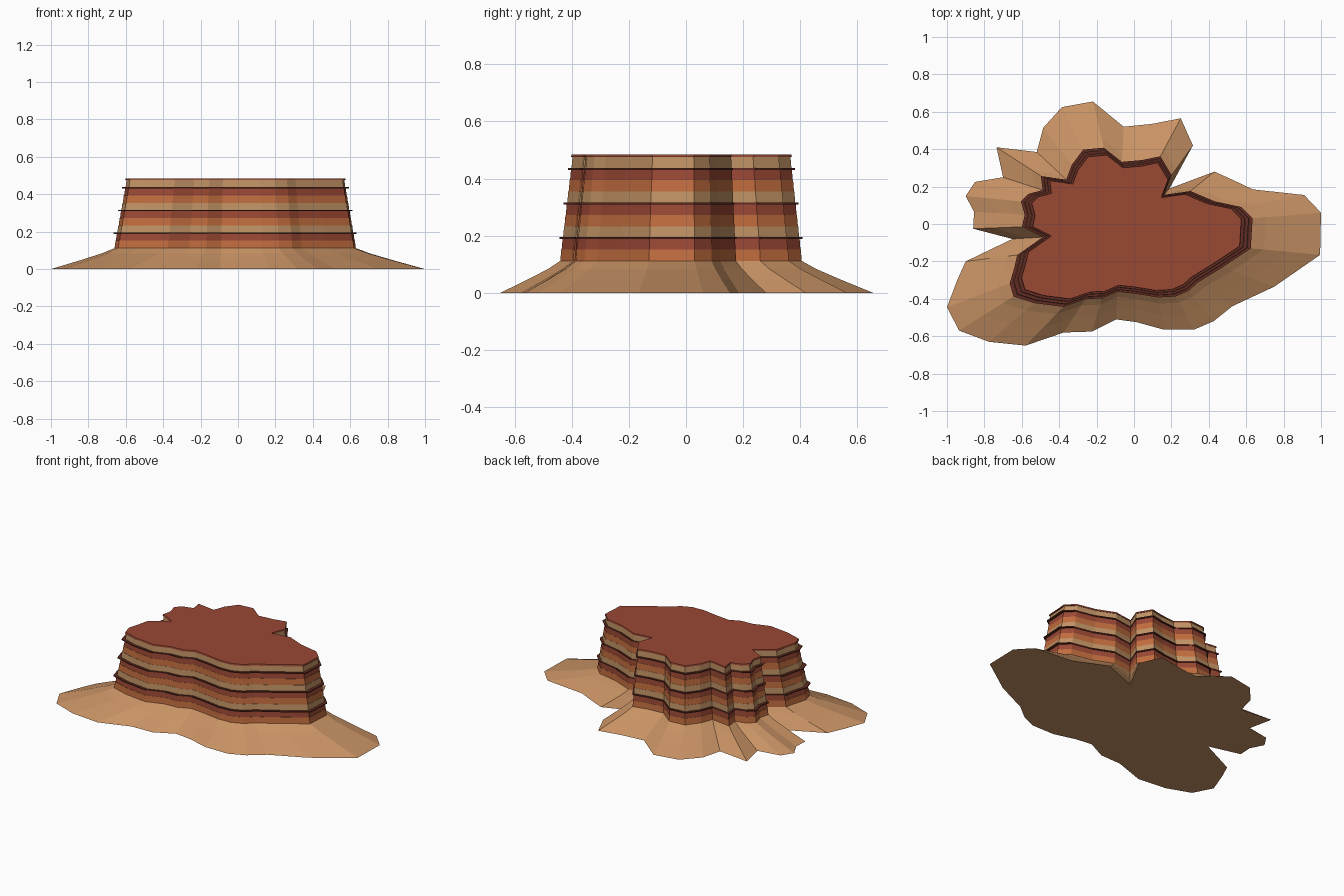
import bpy, bmesh
from mathutils import Vector

if "Cube" in bpy.data.objects:
    bpy.data.objects.remove(bpy.data.objects["Cube"])

# Matching outlines: ground edge of the scree skirt and foot of the cliff
SKIRT = [(1, .06), (.91, .155), (.635, .185), (.53, .235), (.43, .28), (.19, .19),
         (.315, .42), (.25, .565), (.095, .535), (-.055, .52), (-.22, .655), (-.385, .625),
         (-.485, .515), (-.52, .385), (-.735, .41), (-.70, .25), (-.85, .225), (-.90, .15),
         (-.855, .065), (-.86, -.025), (-.65, -.08), (-.90, -.20), (-.945, -.30),
         (-1, -.445), (-.935, -.57), (-.775, -.63), (-.58, -.65), (-.375, -.58),
         (-.225, -.575), (-.095, -.51), (.015, -.525), (.16, -.565), (.32, -.565),
         (.425, -.52), (.525, -.44), (.75, -.335), (.995, -.165)]
CLIFF = [(.63, .03), (.57, .09), (.43, .12), (.37, .145), (.30, .175), (.16, .155),
         (.20, .26), (.14, .36), (.045, .34), (-.065, .33), (-.16, .405), (-.27, .395),
         (-.33, .315), (-.36, .235), (-.495, .255), (-.485, .18), (-.56, .16), (-.60, .12),
         (-.58, .05), (-.595, -.015), (-.485, -.07), (-.62, -.165), (-.635, -.23),
         (-.66, -.315), (-.64, -.385), (-.53, -.42), (-.375, -.44), (-.26, -.40),
         (-.17, -.395), (-.09, -.36), (.005, -.37), (.13, -.39), (.22, -.385),
         (.29, -.355), (.34, -.31), (.47, -.23), (.62, -.13)]
SKIRT = [Vector(p) for p in SKIRT]
CLIFF = [Vector(p) for p in CLIFF]


def material(name, hex_code):
    def linear(c):
        c /= 255
        return c / 12.92 if c < .04045 else ((c + .055) / 1.055) ** 2.4
    m = bpy.data.materials.new(name)
    m.diffuse_color = [linear(hex_code >> s & 255) for s in (16, 8, 0)] + [1]
    m.use_nodes = True
    m.node_tree.nodes["Principled BSDF"].inputs["Base Color"].default_value = m.diffuse_color
    return m


SAND = material("sand", 0xC89264)
TAN = material("tan rock", 0xC09264)
ORANGE = material("orange rock", 0xC06C3E)
RED = material("red rock", 0x9A4834)
DARK = material("dark ledge rock", 0x622C22)


def loft(name, rings, mat):
    """Closed solid through (outline, z) rings."""
    bm = bmesh.new()
    loops = [[bm.verts.new((p.x, p.y, z)) for p in ring] for ring, z in rings]
    n = len(loops[0])
    for a, b in zip(loops, loops[1:]):
        for i in range(n):
            j = (i + 1) % n
            bm.faces.new((a[i], a[j], b[j], b[i]))
    bm.faces.new(loops[0][::-1])
    bm.faces.new(loops[-1])
    mesh = bpy.data.meshes.new(name)
    bm.to_mesh(mesh)
    bm.free()
    mesh.materials.append(mat)
    obj = bpy.data.objects.new(name, mesh)
    bpy.context.collection.objects.link(obj)


def scaled(s):
    return [p * s for p in CLIFF]


def blend(t):
    return [a.lerp(b, t) for a, b in zip(SKIRT, CLIFF)]


# Scree skirt, slightly concave
FOOT, TOP, BANDS = .112, .475, 9
loft("scree_skirt", [(SKIRT, 0), (blend(.45), .046), (blend(.8), .084), (CLIFF, FOOT)], SAND)

# Tapering rock strata in a repeating colour order
step = (TOP - FOOT) / BANDS
for k in range(BANDS):
    z = FOOT + k * step
    s = 1 - .1 * k / BANDS
    name, mat = (("orange", ORANGE), ("red", RED), ("tan", TAN))[k % 3]
    loft(f"{name}_stratum_{k // 3 + 1}",
         [(scaled(s), z), (scaled(s - .008), z + step)], mat)
    # Thin overhanging ledge on each red stratum
    if k % 3 == 1:
        loft(f"ledge_{k // 3 + 1}",
             [(scaled(s + .018), z + step - .004), (scaled(s + .018), z + step + .003)], DARK)

# Flat cap rock
loft("cap_rock", [(scaled(.915), TOP), (scaled(.91), TOP + .01)], RED)
